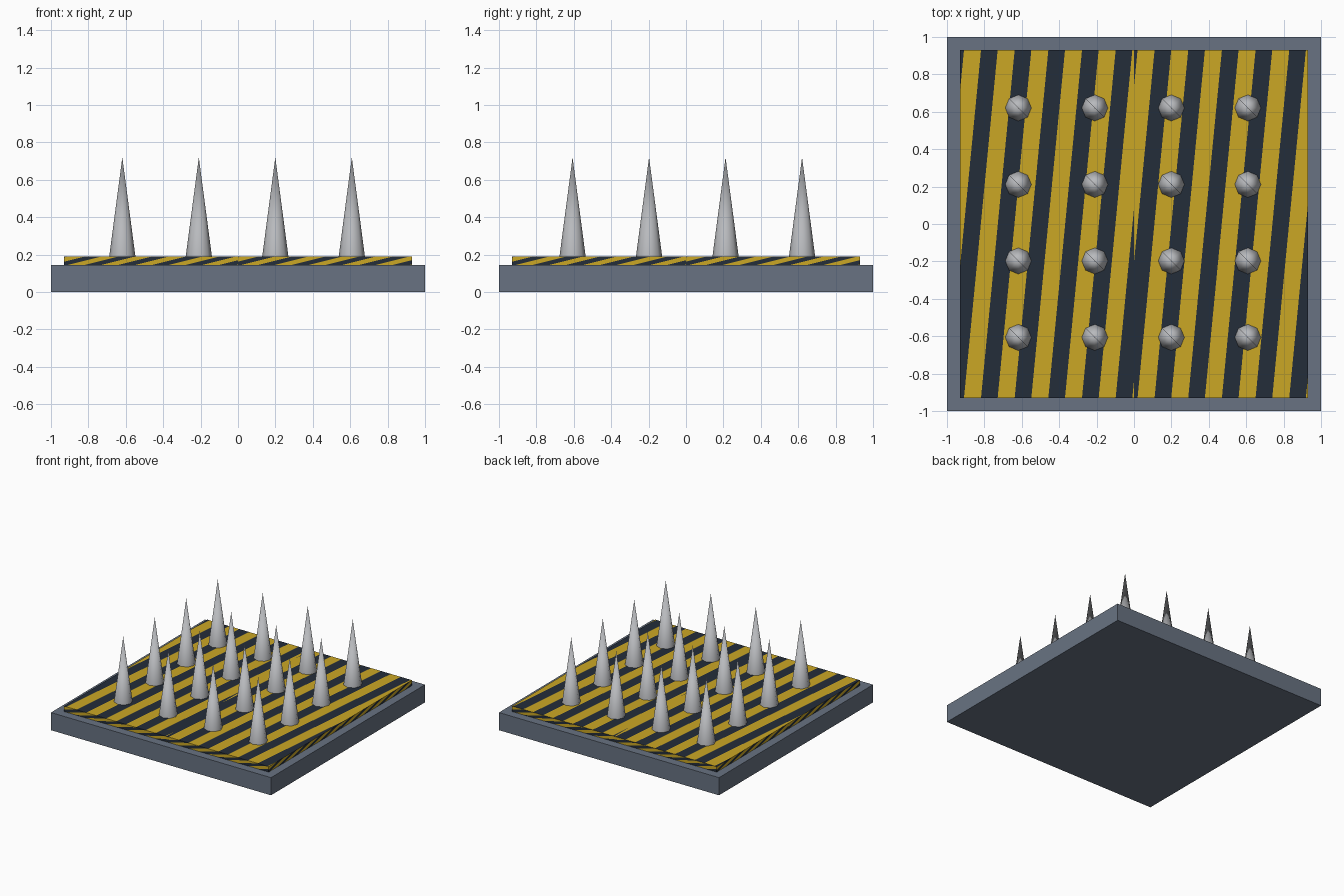
import bpy
import bmesh
import math
from mathutils import Matrix, Vector

cube = bpy.data.objects.get("Cube")
if cube:
    bpy.data.objects.remove(cube)


def material(name, rgb):
    mat = bpy.data.materials.new(name)
    mat.use_nodes = True
    mat.diffuse_color = (*rgb, 1)
    mat.node_tree.nodes["Principled BSDF"].inputs["Base Color"].default_value = (*rgb, 1)
    return mat


slate = material("slate grey", (0.138, 0.171, 0.223))
yellow = material("warning yellow", (0.60, 0.39, 0.018))
navy = material("dark navy", (0.017, 0.026, 0.042))
steel = material("light steel", (0.48, 0.49, 0.51))

BASE_TOP = 0.145
PLATE_TOP = 0.19
SPIKE_TOP = 0.72
HALF = 0.93        # half width of the striped plate
PERIOD = 0.18      # one dark and one yellow stripe
DARK = 0.089       # width of a dark stripe


def add_object(name, bm, *mats):
    mesh = bpy.data.meshes.new(name)
    bm.to_mesh(mesh)
    bm.free()
    obj = bpy.data.objects.new(name, mesh)
    for mat in mats:
        mesh.materials.append(mat)
    bpy.context.collection.objects.link(obj)
    return obj


def striped_half(bm, x0, x1, offset, matrix):
    """Add half a panel, cut along slanted stripe edges, then place it."""
    part = bmesh.new()
    corners = [(x0, -HALF), (x1, -HALF), (x1, HALF), (x0, HALF)]
    part.faces.new([part.verts.new((x, y, 0)) for x, y in corners])
    normal = Vector((2 * HALF, -PERIOD, 0)).normalized()
    for k in range(-7, 9):
        for edge in (0, DARK):
            bmesh.ops.bisect_plane(
                part, geom=part.verts[:] + part.edges[:] + part.faces[:], dist=1e-5,
                plane_co=(offset + k * PERIOD + edge, HALF, 0), plane_no=normal)
    for face in part.faces:
        c = face.calc_center_median()
        s = c.x + PERIOD * (HALF - c.y) / (2 * HALF)
        dark = (s - offset) % PERIOD < DARK
        new = bm.faces.new([bm.verts.new(matrix @ v.co) for v in face.verts])
        new.material_index = 1 if dark else 0
    part.free()


def striped_panel(bm, matrix):
    striped_half(bm, -HALF, 0, -0.818, matrix)
    striped_half(bm, 0, HALF, -0.07, matrix)


# Base slab
bm = bmesh.new()
bmesh.ops.create_cube(bm, size=1, matrix=Matrix.Translation((0, 0, BASE_TOP / 2))
                      @ Matrix.Diagonal((2, 2, BASE_TOP, 1)))
add_object("base_slab", bm, slate)

# Striped plate: top panel and four squeezed side panels
bm = bmesh.new()
striped_panel(bm, Matrix.Translation((0, 0, PLATE_TOP)))
height = PLATE_TOP - BASE_TOP
side = (Matrix.Translation((0, -HALF, BASE_TOP + height / 2))
        @ Matrix.Rotation(math.pi / 2, 4, "X")
        @ Matrix.Diagonal((1, height / (2 * HALF), 1, 1)))
for turn in range(4):
    striped_panel(bm, Matrix.Rotation(turn * math.pi / 2, 4, "Z") @ side)
bmesh.ops.remove_doubles(bm, verts=bm.verts, dist=1e-5)
add_object("striped_plate", bm, yellow, navy)

# Four by four field of spikes
STEP = 0.409
for row in range(4):
    for col in range(4):
        bpy.ops.mesh.primitive_cone_add(
            vertices=8, radius1=0.07, radius2=0, depth=SPIKE_TOP - PLATE_TOP,
            location=(-0.005 + (col - 1.5) * STEP, 0.007 + (row - 1.5) * STEP,
                      (SPIKE_TOP + PLATE_TOP) / 2))
        spike = bpy.context.object
        spike.name = f"spike_{row + 1}_{col + 1}"
        spike.data.materials.append(steel)
        bpy.ops.object.shade_smooth_by_angle(angle=math.radians(60))
